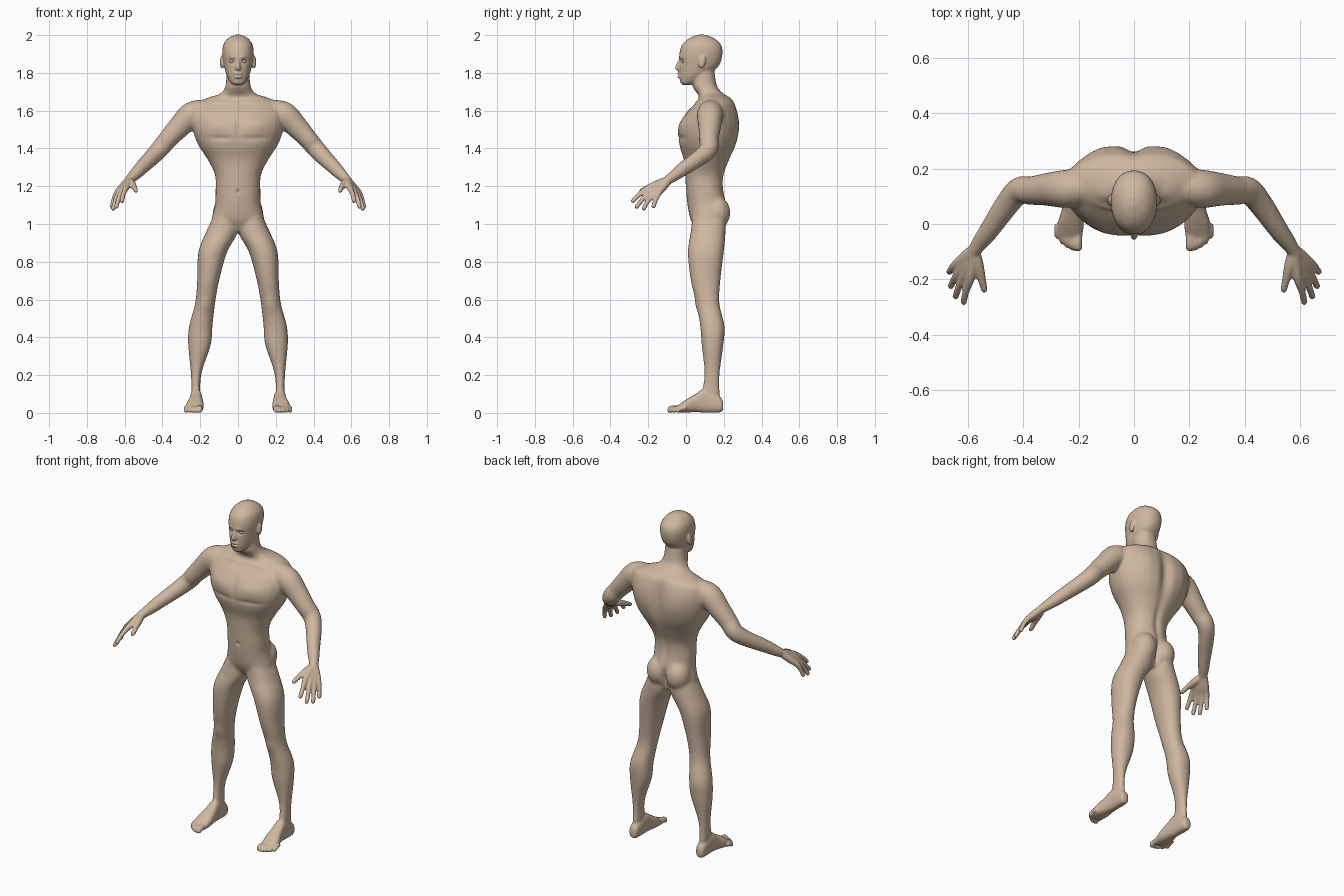
import bpy, bmesh, math
from mathutils import Vector, Matrix

if "Cube" in bpy.data.objects:
    bpy.data.objects.remove(bpy.data.objects["Cube"])

bm = bmesh.new()
N = 28


def dense(rows, k=5):
    """Catmull-Rom interpolation between parameter rows."""
    out = []
    for i in range(len(rows) - 1):
        p0, p1, p2 = rows[max(i - 1, 0)], rows[i], rows[i + 1]
        p3 = rows[min(i + 2, len(rows) - 1)]
        for j in range(k):
            t = j / k
            out.append([0.5 * (2 * b + (c - a) * t + (2 * a - 5 * b + 4 * c - d) * t * t
                               + (3 * b - a - 3 * c + d) * t ** 3)
                        for a, b, c, d in zip(p0, p1, p2, p3)])
    return out + [list(rows[-1])]


def unit(e):
    """Unit superellipse of exponent e."""
    pts = []
    for i in range(N):
        c, s = math.cos(2 * math.pi * i / N), math.sin(2 * math.pi * i / N)
        pts.append((math.copysign(abs(c) ** (2 / e), c), math.copysign(abs(s) ** (2 / e), s)))
    return pts


def loft(rings, mirror):
    """Skin a closed tube over the rings, on one or both sides."""
    for s in ((1, -1) if mirror else (1,)):
        vs = [[bm.verts.new((p[0] * s, p[1], p[2])) for p in r] for r in rings]
        faces = [bm.faces.new(vs[0]), bm.faces.new(vs[-1])]
        for a, b in zip(vs, vs[1:]):
            for i in range(N):
                j = (i + 1) % N
                faces.append(bm.faces.new((a[i], a[j], b[j], b[i])))
        bmesh.ops.recalc_face_normals(bm, faces=faces)


def slab(rows, axis='z', mirror=True, e=2.2):
    """Stack of sections; row = position, x centre, half width, b0, b1 (b is y or z)."""
    rings = []
    for t, x, w, b0, b1 in dense(rows):
        ring = []
        for u, v in unit(e):
            b = (b0 + b1 + (b1 - b0) * v) / 2
            ring.append((x + w * u, b, t) if axis == 'z' else (x + w * u, t, b))
        rings.append(ring)
    loft(rings, mirror)


def central(rows):
    """Stack on the midline; row = z, half width, front y, back y."""
    slab([(z, 0, w, f, b) for z, w, f, b in rows], mirror=False)


def limb(path, radii):
    """Mirrored round tube along a path."""
    d = dense([(*p, r) for p, r in zip(path, radii)])
    pts = [Vector(r[:3]) for r in d]
    rings = []
    for i, r in enumerate(d):
        t = (pts[min(i + 1, len(d) - 1)] - pts[max(i - 1, 0)]).normalized()
        side = t.cross(Vector((0, 0, 1))).normalized()
        up = side.cross(t)
        rings.append([pts[i] + (side * u + up * v) * r[3] for u, v in unit(2)])
    loft(rings, True)


def ball(c, r, tilt=0):
    for s in ((1, -1) if c[0] else (1,)):
        m = (Matrix.Translation((c[0] * s, c[1], c[2])) @ Matrix.Rotation(tilt, 4, 'X')
             @ Matrix.Diagonal((*r, 1)))
        bmesh.ops.create_uvsphere(bm, u_segments=24, v_segments=14, radius=1, matrix=m)


def relax(verts, times):
    for _ in range(times):
        bmesh.ops.smooth_vert(bm, verts=verts, factor=.5, use_axis_x=True, use_axis_y=True, use_axis_z=True)


def sculpt(c, r, push):
    """Soft dent (or swelling) along y, mirrored when off the midline."""
    for s in ((1, -1) if c[0] else (1,)):
        for v in bm.verts:
            z = (v.co.z - c[2]) / r[2]
            if abs(z) < 2.5:
                d = z * z + ((v.co.x - c[0] * s) / r[0]) ** 2 + ((v.co.y - c[1]) / r[1]) ** 2
                v.co.y += push * math.exp(-d)


# torso and neck
central([(.96, .1, .06, .18), (1.02, .138, .025, .21), (1.1, .122, .008, .215),
         (1.18, .119, 0, .2), (1.26, .122, -.005, .202), (1.34, .16, -.012, .232),
         (1.42, .212, -.036, .268), (1.5, .24, -.042, .283), (1.58, .25, -.005, .275),
         (1.64, .225, .05, .258)])
central([(1.6, .25, .03, .26), (1.64, .222, .05, .258), (1.67, .155, .07, .235),
         (1.69, .095, .06, .2), (1.73, .067, .035, .165), (1.81, .06, .03, .15)])
ball((.065, .165, 1.06), (.068, .07, .085))

# head, nose, lips, ears
central([(1.736, .022, -.018, .02), (1.75, .04, -.03, .06), (1.79, .061, -.034, .12),
         (1.84, .074, -.035, .175), (1.9, .083, -.035, .193), (1.95, .077, -.02, .185),
         (1.985, .05, .02, .145), (2.002, .014, .065, .1)])
central([(1.875, .007, -.036, 0), (1.828, .015, -.058, 0), (1.81, .011, -.042, 0)])
for z in (1.795, 1.779):
    ball((0, -.034, z), (.024, .012, .0075))
ball((.086, .085, 1.857), (.01, .019, .036), -.2)

# legs
slab([(1.06, .065, .055, .035, .21), (.96, .084, .084, .025, .21), (.85, .134, .076, .01, .2),
      (.7, .158, .058, .025, .182), (.58, .174, .053, .055, .177), (.46, .197, .062, .075, .204),
      (.36, .204, .06, .083, .198), (.2, .222, .027, .097, .178), (.05, .222, .023, .07, .18)])
# feet and toes
slab([(.197, .224, .014, .02, .05), (.18, .223, .027, .003, .085), (.1, .222, .031, .002, .127),
      (.05, .223, .038, .004, .1), (0, .228, .047, .002, .07), (-.055, .23, .042, .004, .032)],
     'y', e=2.5)
for i in range(5):
    x, tip, r = .203 + .018 * i, -.098 + .0028 * i * i, .012 if i else .016
    limb([(x, 0, .025), (x, tip + .03, .024), (x, tip + .01, r), (x, tip, r)],
         (r, r, r, r * .55))

# arms
limb([(.17, .135, 1.6), (.245, .127, 1.578), (.31, .125, 1.515), (.37, .12, 1.45),
      (.425, .112, 1.385), (.52, -.02, 1.288), (.565, -.08, 1.243), (.59, -.12, 1.218)],
     (.06, .069, .06, .052, .048, .036, .027, .02))
# fingers, fanned from the wrist through the palm
wrist = Vector((.575, -.09, 1.235))
bow = Vector((.014, -.019, -.025))
for i in range(4):
    t = i / 3
    k = Vector((.592, -.2, 1.192)).lerp(Vector((.642, -.145, 1.163)), t) + bow * .4 * math.sin(math.pi * t)
    tip = Vector((.616, -.288, 1.115)).lerp(Vector((.668, -.175, 1.085)), t) + bow * math.sin(math.pi * t)
    mid = k.lerp(tip, .5) + Vector((.003, -.001, .004))
    limb([wrist.lerp(k, .15), wrist.lerp(k, .6), k, mid, mid.lerp(tip, .85), tip],
         (.021, .02, .016, .0125, .0115, .006))
# thumbs
limb([(.575, -.1, 1.23), (.562, -.15, 1.213), (.55, -.195, 1.196), (.541, -.235, 1.177),
      (.539, -.247, 1.172)], (.02, .02, .015, .012, .006))

# fuse everything into one skin
mesh = bpy.data.meshes.new("body")
bm.to_mesh(mesh)
body = bpy.data.objects.new("body", mesh)
bpy.context.collection.objects.link(body)
mod = body.modifiers.new("fuse", 'REMESH')
mod.mode = 'VOXEL'
mod.voxel_size = .0055
fused = bpy.data.meshes.new_from_object(body.evaluated_get(bpy.context.evaluated_depsgraph_get()))
body.modifiers.clear()
body.data = fused
bm.clear()
bm.from_mesh(fused)
relax([v for v in bm.verts if abs(v.co.x) < .5 and .12 < v.co.z < 1.72], 14)
relax(bm.verts[:], 2)

# face details: eye sockets, brow, mouth
sculpt((.032, -.03, 1.862), (.017, .03, .012), .012)
sculpt((.03, -.033, 1.883), (.022, .02, .008), -.004)
sculpt((0, -.045, 1.787), (.02, .02, .004), .006)
# back details: spine, shoulder blades, seat cleft
sculpt((0, .28, 1.5), (.035, .08, .15), -.022)
sculpt((0, .2, 1.22), (.02, .06, .12), -.01)
sculpt((.12, .26, 1.55), (.06, .06, .09), .009)
sculpt((0, .22, 1.03), (.013, .06, .06), -.025)
# front details: chest, breastbone, navel, collar bones, knees
sculpt((.1, -.02, 1.53), (.07, .06, .04), -.009)
sculpt((.09, -.02, 1.455), (.07, .06, .014), .006)
sculpt((0, -.04, 1.5), (.014, .05, .07), .008)
sculpt((0, 0, 1.17), (.009, .03, .012), .008)
sculpt((.09, .04, 1.645), (.07, .04, .01), -.006)
sculpt((.172, .05, .57), (.03, .04, .04), -.007)
bm.to_mesh(fused)
bm.clear()

# eyes
ball((.032, -.011, 1.861), (.0135, .0125, .011))
eye_mesh = bpy.data.meshes.new("eyes")
bm.to_mesh(eye_mesh)
bm.free()
eyes = bpy.data.objects.new("eyes", eye_mesh)
bpy.context.collection.objects.link(eyes)

skin = bpy.data.materials.new("skin")
skin.diffuse_color = (.62, .47, .35, 1)
skin.use_nodes = True
skin.node_tree.nodes["Principled BSDF"].inputs["Base Color"].default_value = skin.diffuse_color
for ob in (body, eyes):
    ob.data.materials.clear()
    ob.data.materials.append(skin)
    ob.data.polygons.foreach_set("use_smooth", [True] * len(ob.data.polygons))
    ob.data.update()
